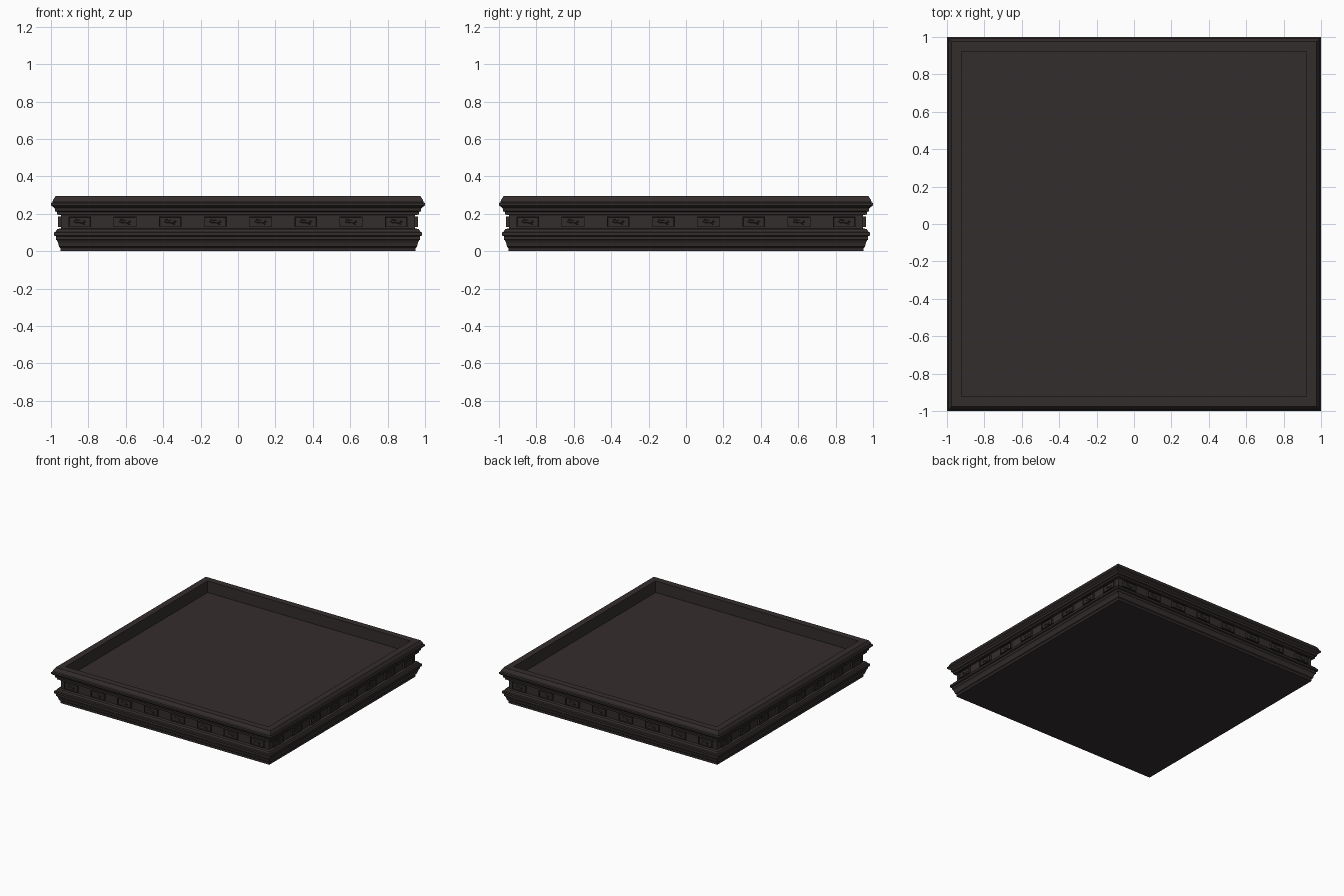
import bpy, bmesh, math
from mathutils import Matrix

if "Cube" in bpy.data.objects:
    bpy.data.objects.remove(bpy.data.objects["Cube"])

wood = bpy.data.materials.new("dark brown wood")
wood.diffuse_color = (0.034, 0.026, 0.026, 1)
wood.use_nodes = True
wood.node_tree.nodes["Principled BSDF"].inputs["Base Color"].default_value = wood.diffuse_color


def finish(bm, name):
    bmesh.ops.recalc_face_normals(bm, faces=bm.faces)
    me = bpy.data.meshes.new(name)
    bm.to_mesh(me)
    bm.free()
    me.materials.append(wood)
    ob = bpy.data.objects.new(name, me)
    bpy.context.collection.objects.link(ob)
    return ob


# Moulded tray: square rings following a (half width, height) profile
profile = [
    (0.95, 0.0), (0.95, 0.018), (0.957, 0.024), (0.962, 0.045), (0.968, 0.058),
    (0.973, 0.062), (0.973, 0.08), (0.985, 0.084), (0.985, 0.1),
    (0.975, 0.104), (0.967, 0.118), (0.947, 0.122),            # base moulding
    (0.947, 0.193), (0.968, 0.196), (0.968, 0.21), (0.978, 0.214),
    (0.98, 0.23), (0.988, 0.236), (1.0, 0.245), (1.0, 0.257),
    (0.992, 0.262), (0.988, 0.276), (0.975, 0.295),            # upper moulding
    (0.922, 0.295), (0.922, 0.2),                              # rim and inner wall
]
bm = bmesh.new()
rings = [[bm.verts.new((sx * r, sy * r, z))
          for sx, sy in ((-1, -1), (1, -1), (1, 1), (-1, 1))] for r, z in profile]
for a, b in zip(rings, rings[1:]):
    for i in range(4):
        j = (i + 1) % 4
        bm.faces.new((a[i], a[j], b[j], b[i]))
bm.faces.new(rings[0][::-1])   # underside
bm.faces.new(rings[-1])        # tray floor
finish(bm, "moulded_tray")


# Carved frieze panels: framed block with a sunken field and a leaf relief
def add_panel(bm, x, z):
    w, h, back, front = 0.061, 0.028, -0.94, -0.963
    box = bmesh.ops.create_cube(bm, size=1, matrix=Matrix.Translation(
        (x, (back + front) / 2, z)) @ Matrix.Diagonal((2 * w, back - front, 2 * h, 1)))
    faces = {f for v in box["verts"] for f in v.link_faces}
    face = min(faces, key=lambda f: f.calc_center_median().y)
    bmesh.ops.inset_region(bm, faces=[face], thickness=0.006, depth=0)
    bmesh.ops.inset_region(bm, faces=[face], thickness=0.002, depth=-0.007)
    # leaf-shaped studs: a long one and two small tilted ones
    for dx, dz, length, height, tilt in ((0, 0, 0.034, 0.008, 0),
                                         (-0.012, 0.008, 0.016, 0.004, 0.4),
                                         (0.012, -0.008, 0.016, 0.004, 0.4)):
        m = (Matrix.Translation((x + dx, -0.956, z + dz)) @ Matrix.Rotation(tilt, 4, 'Y')
             @ Matrix.Diagonal((length, 0.006, height, 1)))
        bmesh.ops.create_uvsphere(bm, u_segments=8, v_segments=4, radius=1, matrix=m)


for side, name in enumerate(("front", "right", "back", "left")):
    bm = bmesh.new()
    for i in range(8):
        add_panel(bm, -0.846 + i * 0.2417, 0.158)
    bm.transform(Matrix.Rotation(side * math.pi / 2, 4, 'Z'))
    finish(bm, name + "_frieze_panels")
